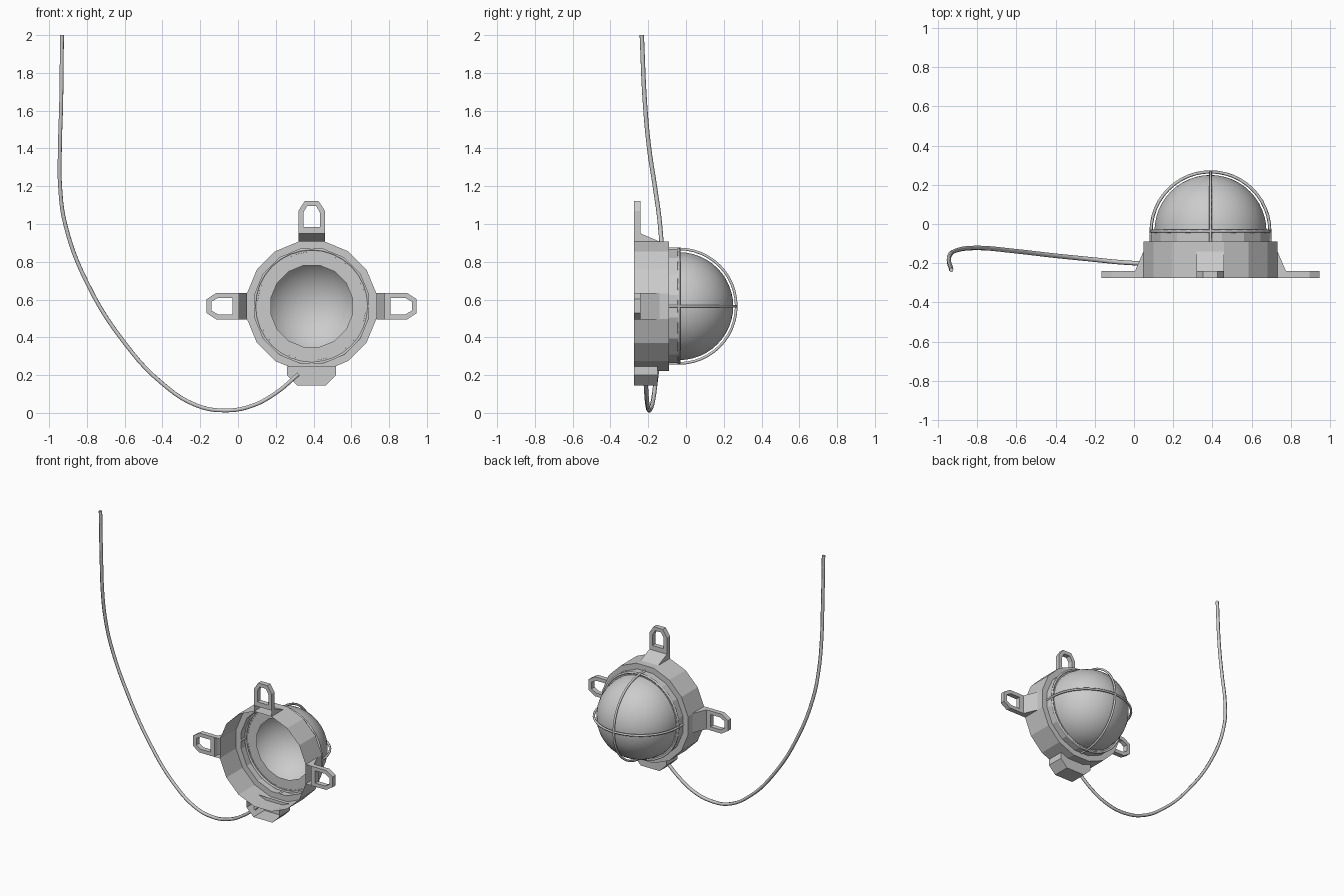
import bpy, bmesh
from math import sin, cos, pi, radians

if "Cube" in bpy.data.objects:
    bpy.data.objects.remove(bpy.data.objects["Cube"])

CX, CZ = 0.39, 0.565      # lamp axis (runs along y)
ORIGIN = (CX, 0, CZ)


def make_mesh(name, verts, faces, loc=ORIGIN, smooth=False, rot=0.0):
    bm = bmesh.new()
    vs = [bm.verts.new(v) for v in verts]
    for f in faces:
        bm.faces.new([vs[i] for i in f])
    bmesh.ops.remove_doubles(bm, verts=bm.verts[:], dist=1e-5)
    bmesh.ops.recalc_face_normals(bm, faces=bm.faces[:])
    me = bpy.data.meshes.new(name)
    bm.to_mesh(me)
    bm.free()
    if smooth:
        me.polygons.foreach_set("use_smooth", [True] * len(me.polygons))
    ob = bpy.data.objects.new(name, me)
    ob.location = loc
    ob.rotation_euler.y = rot
    bpy.context.collection.objects.link(ob)
    return ob


def lathe(name, profile, n, smooth=False):
    """Spin (radius, y) points around the y axis; flats face the lugs."""
    verts, faces = [], []
    for r, y in profile:
        for i in range(n):
            a = 2 * pi * (i + 0.5) / n
            verts.append((r * sin(a), y, r * cos(a)))
    for k in range(len(profile) - 1):
        for i in range(n):
            j = (i + 1) % n
            faces.append((k * n + i, k * n + j, (k + 1) * n + j, (k + 1) * n + i))
    return make_mesh(name, verts, faces, smooth=smooth)


def tube(name, pts, radius, loc=ORIGIN, cyclic=False, kind='POLY'):
    cu = bpy.data.curves.new(name, 'CURVE')
    cu.dimensions = '3D'
    cu.bevel_depth = radius
    cu.bevel_resolution = 1
    cu.use_fill_caps = True
    cu.resolution_u = 5
    sp = cu.splines.new(kind)
    if kind == 'BEZIER':
        sp.bezier_points.add(len(pts) - 1)
        for b, p in zip(sp.bezier_points, pts):
            b.co = p
            b.handle_left_type = b.handle_right_type = 'AUTO'
    else:
        sp.points.add(len(pts) - 1)
        for b, p in zip(sp.points, pts):
            b.co = (*p, 1)
    sp.use_cyclic_u = cyclic
    ob = bpy.data.objects.new(name, cu)
    ob.location = loc
    bpy.context.collection.objects.link(ob)


# Hollow stepped housing, open towards the front
lathe("housing", [(0.349, -0.275), (0.349, -0.09), (0.308, -0.09),
                  (0.308, -0.035), (0.22, -0.035)], 16)

# Glass dome
R, Y0 = 0.287, -0.037
lathe("glass_dome", [(R * cos(t * pi / 24), Y0 + R * sin(t * pi / 24))
                     for t in range(12)] + [(0.0, Y0 + R)], 32, smooth=True)

# Wire cage: two crossed hoops and one ring
RC = 0.303
arc = [(RC * cos(pi * t / 24), Y0 + RC * sin(pi * t / 24)) for t in range(25)]
arc = [(RC, -0.09)] + arc + [(-RC, -0.09)]
tube("cage_hoop_horizontal", [(u, y, 0) for u, y in arc], 0.008)
tube("cage_hoop_vertical", [(0, y, u) for u, y in arc], 0.008)
tube("cage_ring", [(RC * cos(pi * t / 16), Y0, RC * sin(pi * t / 16))
                   for t in range(32)], 0.008, cyclic=True)

# Mounting lugs: slotted plate plus sloping gusset
outer = [(-.07, .385), (-.07, .505), (-.037, .556), (.037, .556), (.07, .505), (.07, .385)]
inner = [(-.044, .418), (-.044, .495), (-.024, .53), (.024, .53), (.044, .495), (.044, .418)]
YF, YB = -0.275, -0.24
for name, ang in (("top", 0), ("right", 90), ("left", -90)):
    verts = [(u, y, v) for y in (YF, YB) for loop in (outer, inner) for u, v in loop]
    faces = []
    for i in range(6):
        j = (i + 1) % 6
        faces += [(i, j, 6 + j, 6 + i), (12 + i, 12 + j, 18 + j, 18 + i),
                  (i, j, 12 + j, 12 + i), (6 + i, 6 + j, 18 + j, 18 + i)]
    make_mesh("lug_" + name, verts, faces, rot=radians(ang))
    side = [(YF, .385), (YB, .385), (-0.14, .342), (YF, .342)]
    verts = [(u, y, v) for u in (-.07, .07) for y, v in side]
    make_mesh("lug_gusset_" + name, verts,
              [(0, 1, 2, 3), (4, 5, 6, 7), (1, 2, 6, 5)], rot=radians(ang))

# Cable gland box under the housing, open at the front
prof = [(-.13, .245), (-.13, .20), (-.075, .145), (.075, .145), (.13, .20), (.13, .245)]
verts = [(x, y, z) for y in (-0.275, -0.15) for x, z in prof]
make_mesh("cable_gland", verts,
          [(i, i + 1, i + 7, i + 6) for i in range(5)] + [(6, 7, 8, 9, 10, 11)],
          loc=(CX, 0, 0))

# Hanging cable
tube("cable", [(.32, -.215, .205), (.2, -.21, .105), (.07, -.203, .036), (-.07, -.195, .013),
               (-.22, -.18, .04), (-.4, -.162, .155), (-.6, -.139, .37), (-.8, -.122, .69),
               (-.915, -.138, 1.0), (-.942, -.165, 1.2), (-.943, -.195, 1.4),
               (-.936, -.218, 1.65), (-.932, -.234, 2.0)],
     0.0115, loc=(0, 0, 0), kind='BEZIER')
